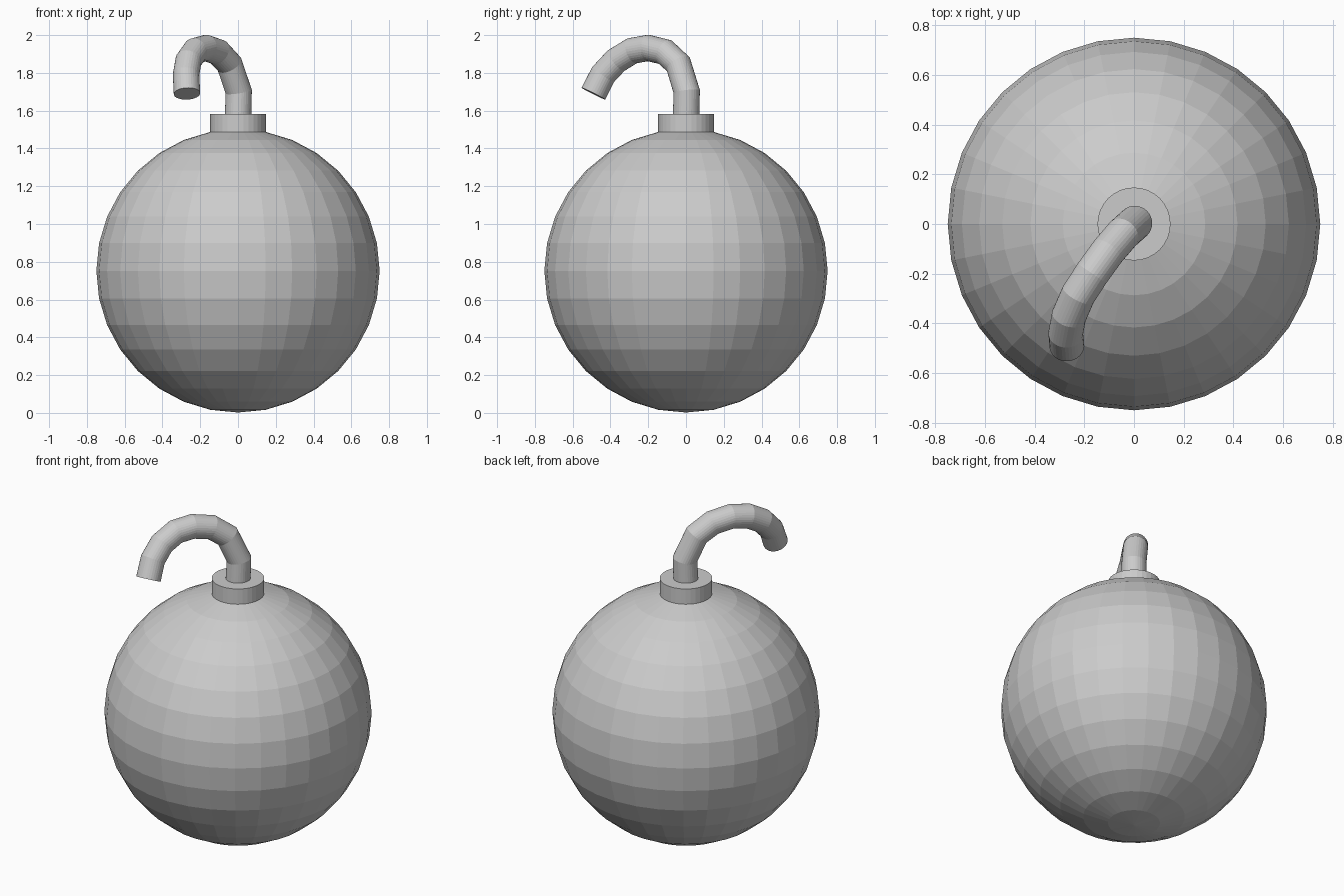
import bpy

cube = bpy.data.objects.get("Cube")
if cube:
    bpy.data.objects.remove(cube, do_unlink=True)

# Single grey finish
grey = bpy.data.materials.new("plain grey")
grey.use_nodes = True
colour = (0.6, 0.6, 0.6, 1)
grey.diffuse_color = colour
grey.node_tree.nodes["Principled BSDF"].inputs["Base Color"].default_value = colour


def finish(name):
    obj = bpy.context.object
    obj.name = name
    obj.data.materials.clear()
    obj.data.materials.append(grey)
    bpy.ops.object.shade_flat()
    return obj


# Round faceted body
bpy.ops.mesh.primitive_uv_sphere_add(segments=32, ring_count=16, radius=0.75,
                                     location=(0, 0, 0.752))
finish("body")

# Short collar sunk into the top of the body
bpy.ops.mesh.primitive_cylinder_add(vertices=32, radius=0.147, depth=0.14,
                                    location=(0, 0, 1.512))
finish("collar")

# Bent fuse swept along a jointed path
path = [(0, 0, 1.56), (0.004, 0.004, 1.70), (-0.045, -0.04, 1.845),
        (-0.105, -0.11, 1.91), (-0.17, -0.2, 1.932), (-0.225, -0.285, 1.917),
        (-0.262, -0.37, 1.865), (-0.275, -0.44, 1.79), (-0.27, -0.49, 1.69)]
curve = bpy.data.curves.new("fuse_path", "CURVE")
curve.dimensions = "3D"
curve.bevel_depth = 0.07
curve.bevel_resolution = 14
curve.use_fill_caps = True
spline = curve.splines.new("POLY")
spline.points.add(len(path) - 1)
for point, co in zip(spline.points, path):
    point.co = (*co, 1)
fuse = bpy.data.objects.new("fuse", curve)
bpy.context.collection.objects.link(fuse)
bpy.ops.object.select_all(action="DESELECT")
fuse.select_set(True)
bpy.context.view_layer.objects.active = fuse
bpy.ops.object.convert(target="MESH")
finish("fuse")
